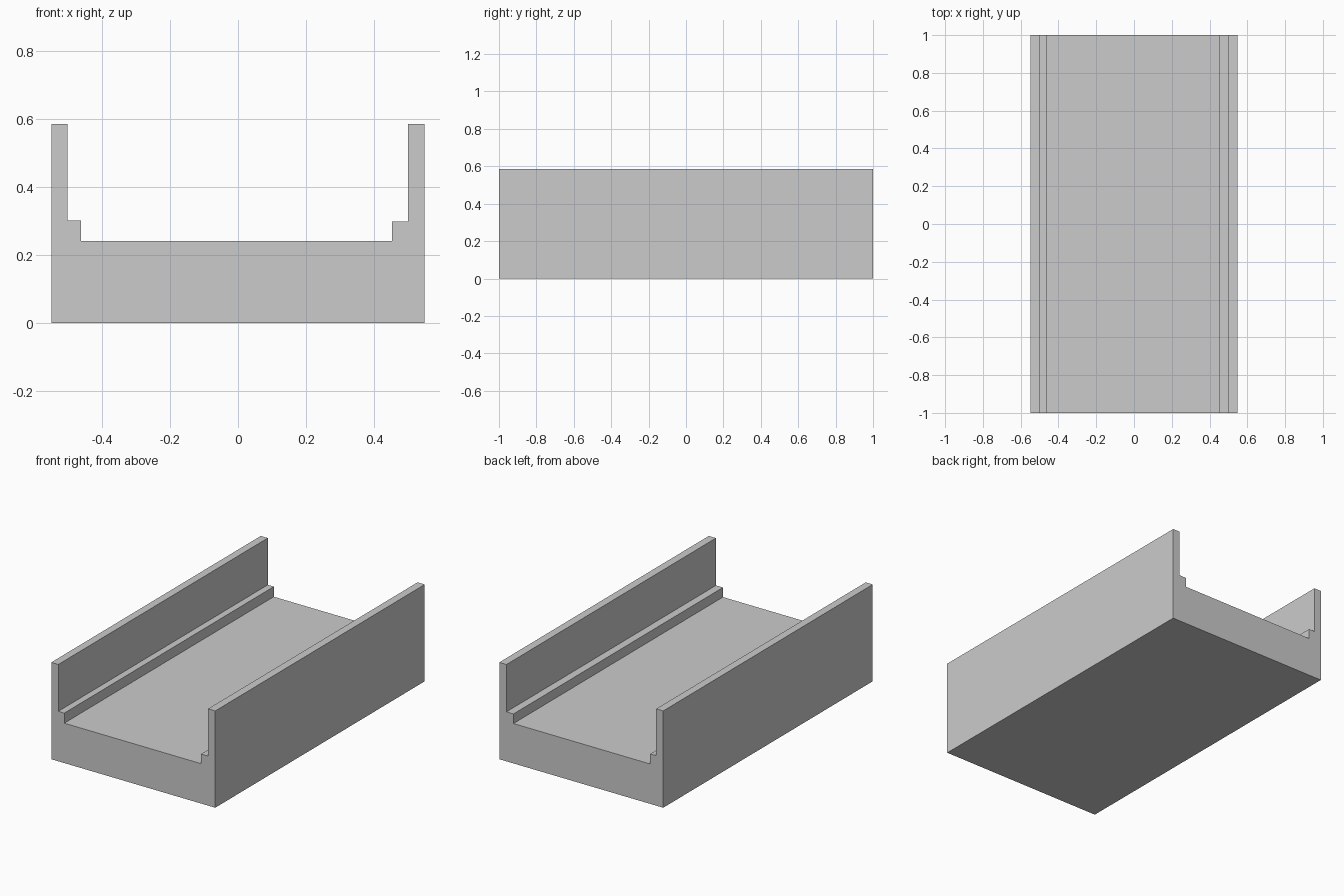
import bpy
import bmesh

if "Cube" in bpy.data.objects:
    bpy.data.objects.remove(bpy.data.objects["Cube"])

LENGTH = 2.0

# Channel cross-section (x, z): base slab, two side walls, small inner ledges
profile = [
    (-0.548, 0.0), (0.548, 0.0), (0.548, 0.585), (0.5, 0.585),
    (0.5, 0.299), (0.453, 0.299), (0.453, 0.241), (-0.461, 0.241),
    (-0.461, 0.302), (-0.501, 0.302), (-0.501, 0.585), (-0.548, 0.585),
]


def extrude_profile(name, points, length):
    bm = bmesh.new()
    face = bm.faces.new([bm.verts.new((x, -length / 2, z)) for x, z in points])
    result = bmesh.ops.extrude_face_region(bm, geom=[face], use_keep_orig=True)
    moved = [g for g in result["geom"] if isinstance(g, bmesh.types.BMVert)]
    bmesh.ops.translate(bm, verts=moved, vec=(0, length, 0))
    bmesh.ops.recalc_face_normals(bm, faces=bm.faces)
    mesh = bpy.data.meshes.new(name)
    bm.to_mesh(mesh)
    bm.free()
    obj = bpy.data.objects.new(name, mesh)
    bpy.context.collection.objects.link(obj)
    return obj


# Open-ended trough running front to back
extrude_profile("channel_trough", profile, LENGTH)
